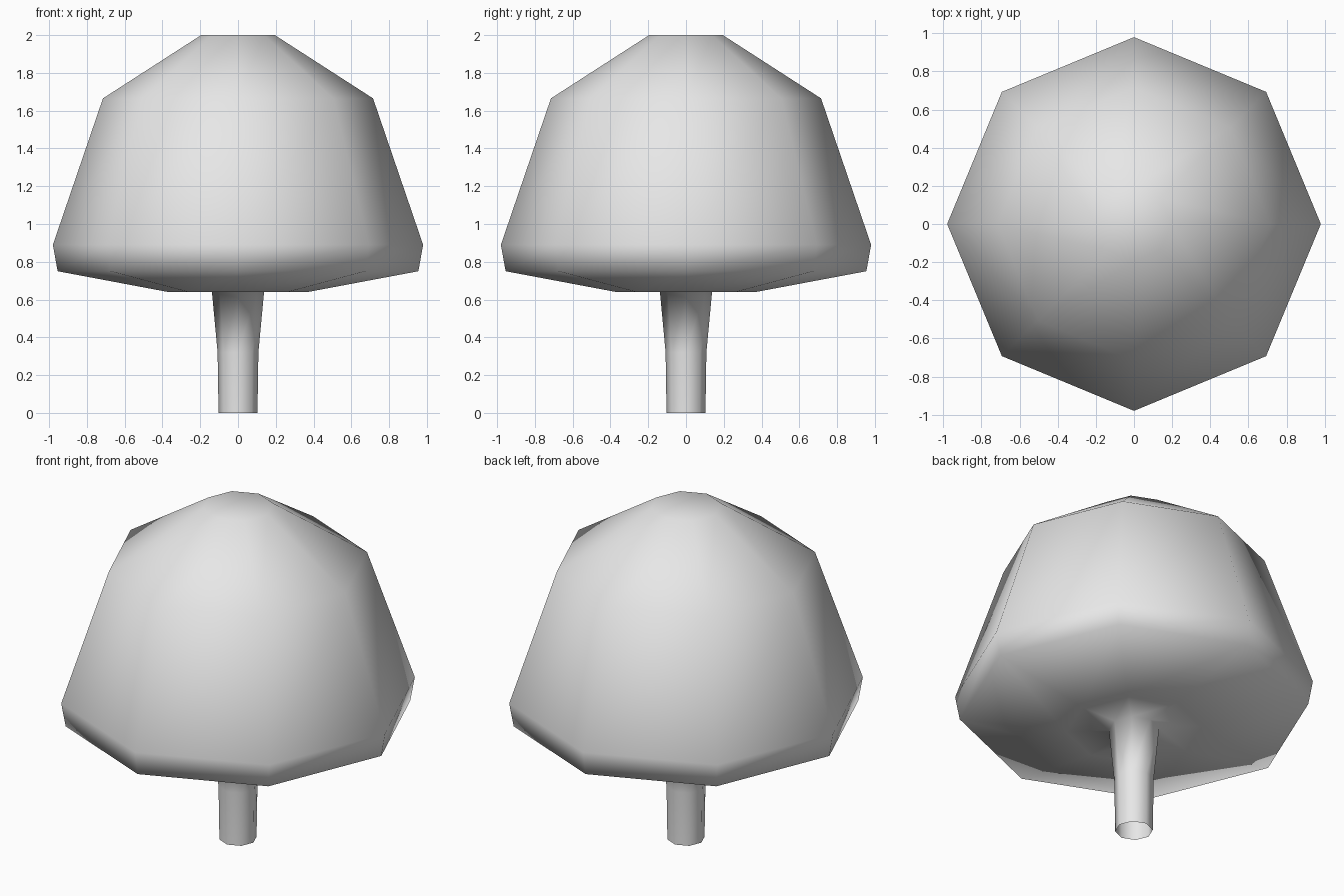
import bpy, bmesh
from math import cos, sin, tau

cube = bpy.data.objects.get("Cube")
if cube:
    bpy.data.objects.remove(cube, do_unlink=True)

SIDES = 8

# One plain grey for the whole body
grey = bpy.data.materials.new("light_grey")
grey.use_nodes = True
colour = (0.8, 0.8, 0.8, 1)
grey.diffuse_color = colour
grey.node_tree.nodes["Principled BSDF"].inputs["Base Color"].default_value = colour

# Radius and height: open stem foot, flared neck, underside, rim, dome
profile = [(0.103, 0), (0.108, 0.32), (0.138, 0.64), (0.37, 0.64),
           (0.955, 0.75), (0.98, 0.89), (0.715, 1.665), (0.195, 2)]


def lathe(name, points, material):
    """Turn the profile around z, leave the foot open and close the top."""
    bm = bmesh.new()
    rings = [[bm.verts.new((r * cos(tau * i / SIDES), r * sin(tau * i / SIDES), z))
              for i in range(SIDES)] for r, z in points]
    for low, high in zip(rings, rings[1:]):
        for i in range(SIDES):
            j = (i + 1) % SIDES
            bm.faces.new((low[i], low[j], high[j], high[i]))
    bm.faces.new(rings[-1])
    for face in bm.faces:
        face.smooth = True
    mesh = bpy.data.meshes.new(name)
    bm.to_mesh(mesh)
    bm.free()
    mesh.materials.append(material)
    obj = bpy.data.objects.new(name, mesh)
    bpy.context.collection.objects.link(obj)
    return obj


lathe("dome_cap_with_stem", profile, grey)
